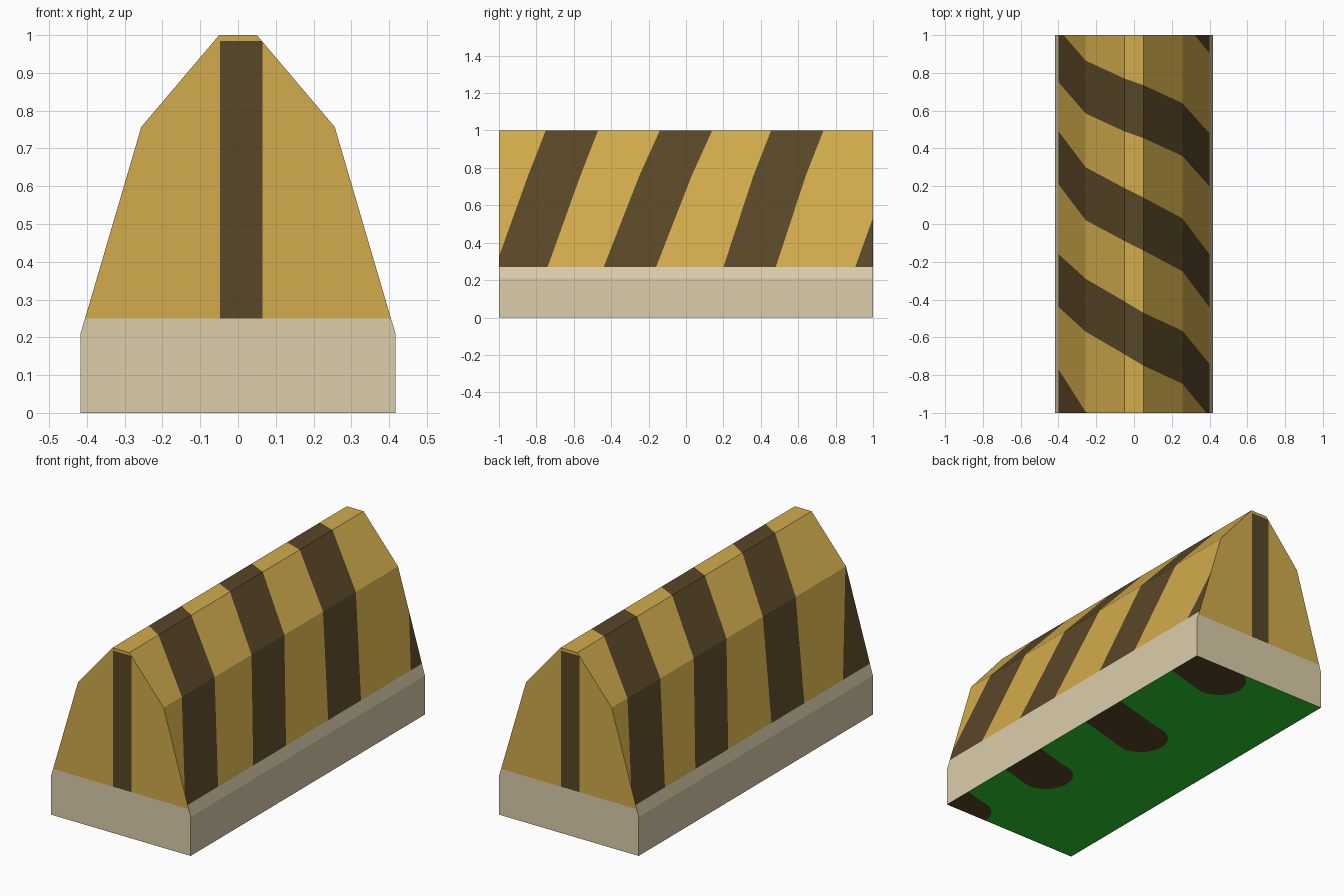
import bpy, bmesh, math
from mathutils import Vector

if "Cube" in bpy.data.objects:
    bpy.data.objects.remove(bpy.data.objects["Cube"])


def material(name, rgb):
    m = bpy.data.materials.new(name)
    lin = [((c / 255 + 0.055) / 1.055) ** 2.4 for c in rgb]
    m.diffuse_color = (*lin, 1)
    m.use_nodes = True
    m.node_tree.nodes["Principled BSDF"].inputs["Base Color"].default_value = m.diffuse_color
    return m


GOLD = material("gold", (210, 172, 76))
BROWN = material("dark_brown", (89, 71, 39))
STONE = material("pale_stone", (220, 206, 171))
GREEN = material("bright_green", (46, 205, 48))


def finish(bm, name, mats):
    me = bpy.data.meshes.new(name)
    bm.to_mesh(me)
    bm.free()
    for m in mats:
        me.materials.append(m)
    ob = bpy.data.objects.new(name, me)
    bpy.context.collection.objects.link(ob)
    return ob


def polygon(bm, pts, outward):
    f = bm.faces.new([bm.verts.new(p) for p in pts])
    f.normal_update()
    if f.normal.dot(Vector(outward)) < 0:
        f.normal_flip()
    return f


def cut(bm, faces, point, normal):
    geom = list({e for f in faces for e in f.edges} | {v for f in faces for v in f.verts}) + faces
    res = bmesh.ops.bisect_plane(bm, geom=geom, dist=1e-5, plane_co=point, plane_no=normal)
    return [g for g in res["geom"] if isinstance(g, bmesh.types.BMFace)]


# Striped body: outline from right bottom over the ridge to left bottom
outline = [(0.399, 0.27), (0.256, 0.757), (0.05, 1), (-0.05, 1), (-0.256, 0.757), (-0.399, 0.27)]
# Lower y edge of each stripe at every outline point
stripes = [
    (-1.60, -1.50, -1.42, -1.37, -1.275, -1.05),
    (-1.02, -0.845, -0.75, -0.69, -0.57, -0.44),
    (-0.44, -0.25, -0.14, -0.09, 0.02, 0.21),
    (0.20, 0.36, 0.455, 0.49, 0.585, 0.75),
    (0.905, 1.08, 1.20, 1.25, 1.30, 1.40),
]
WIDTH = 0.28

bm = bmesh.new()
for i in range(5):
    (x0, z0), (x1, z1) = outline[i], outline[i + 1]
    p, q = Vector((x0, 0, z0)), Vector((x1, 0, z1))
    outward = Vector((z1 - z0, 0, x0 - x1)).normalized()
    faces = [polygon(bm, [(x0, -1, z0), (x0, 1, z0), (x1, 1, z1), (x1, -1, z1)], outward)]
    for s in stripes:
        for w in (0, WIDTH):
            a = p + Vector((0, s[i] + w, 0))
            b = q + Vector((0, s[i + 1] + w, 0))
            faces = cut(bm, faces, a, outward.cross(b - a).normalized())
    for f in faces:
        c = f.calc_center_median()
        t = (c - p).dot(q - p) / (q - p).length_squared
        f.material_index = int(any(0 < c.y - (s[i] + t * (s[i + 1] - s[i])) < WIDTH for s in stripes))

# End walls of the body, each with one upright stripe
for side in (-1, 1):
    pts = [(0.405, 0.25)] + outline + [(-0.405, 0.25)]
    faces = [polygon(bm, [(x, side, z) for x, z in pts], (0, side, 0))]
    lo, hi = sorted((0.048 * side, -0.065 * side))
    for x in (lo, hi):
        faces = cut(bm, faces, (x, 0, 0), (1, 0, 0))
    faces = cut(bm, faces, (0, 0, 0.985), (0, 0, 1))
    for f in faces:
        c = f.calc_center_median()
        f.material_index = int(lo < c.x < hi and c.z < 0.985)
finish(bm, "striped_body", [GOLD, BROWN])

# Plain base: end walls and sides with a sloped upper lip
bm = bmesh.new()
half = [(0.417, 0), (0.417, 0.21), (0.405, 0.25)]
for side in (-1, 1):
    ring = half + [(-x, z) for x, z in reversed(half)]
    polygon(bm, [(x, side, z) for x, z in ring], (0, side, 0))
    rail = [(0.417, 0), (0.417, 0.21), (0.399, 0.27)]
    for (x0, z0), (x1, z1) in zip(rail, rail[1:]):
        polygon(bm, [(side * x0, -1, z0), (side * x0, 1, z0), (side * x1, 1, z1), (side * x1, -1, z1)],
                (side, 0, 0))
finish(bm, "base", [STONE])

# Green underside
bm = bmesh.new()
polygon(bm, [(-0.417, -1, 0.002), (0.417, -1, 0.002), (0.417, 1, 0.002), (-0.417, 1, 0.002)], (0, 0, -1))
finish(bm, "underside", [GREEN])

# Round-ended stripes wrapping under from the right edge: (edge y centre, tip x)
bm = bmesh.new()
for y, tip in ((-0.97, 0.16), (-0.39, 0.08), (0.25, -0.05), (0.94, 0.02)):
    cx = tip + 0.14
    cy = y - 0.27 * (0.417 - cx)
    pts = [(0.417, y - 0.14, 0), (0.417, y + 0.14, 0)]
    for k in range(17):
        a = math.pi / 2 + math.pi * k / 16
        pts.append((cx + 0.14 * math.cos(a), cy + 0.14 * math.sin(a), 0))
    polygon(bm, pts, (0, 0, -1))
for side in (-1, 1):
    bmesh.ops.bisect_plane(bm, geom=bm.verts[:] + bm.edges[:] + bm.faces[:], dist=1e-5,
                           plane_co=(0, side, 0), plane_no=(0, side, 0), clear_outer=True)
finish(bm, "underside_stripes", [BROWN])
